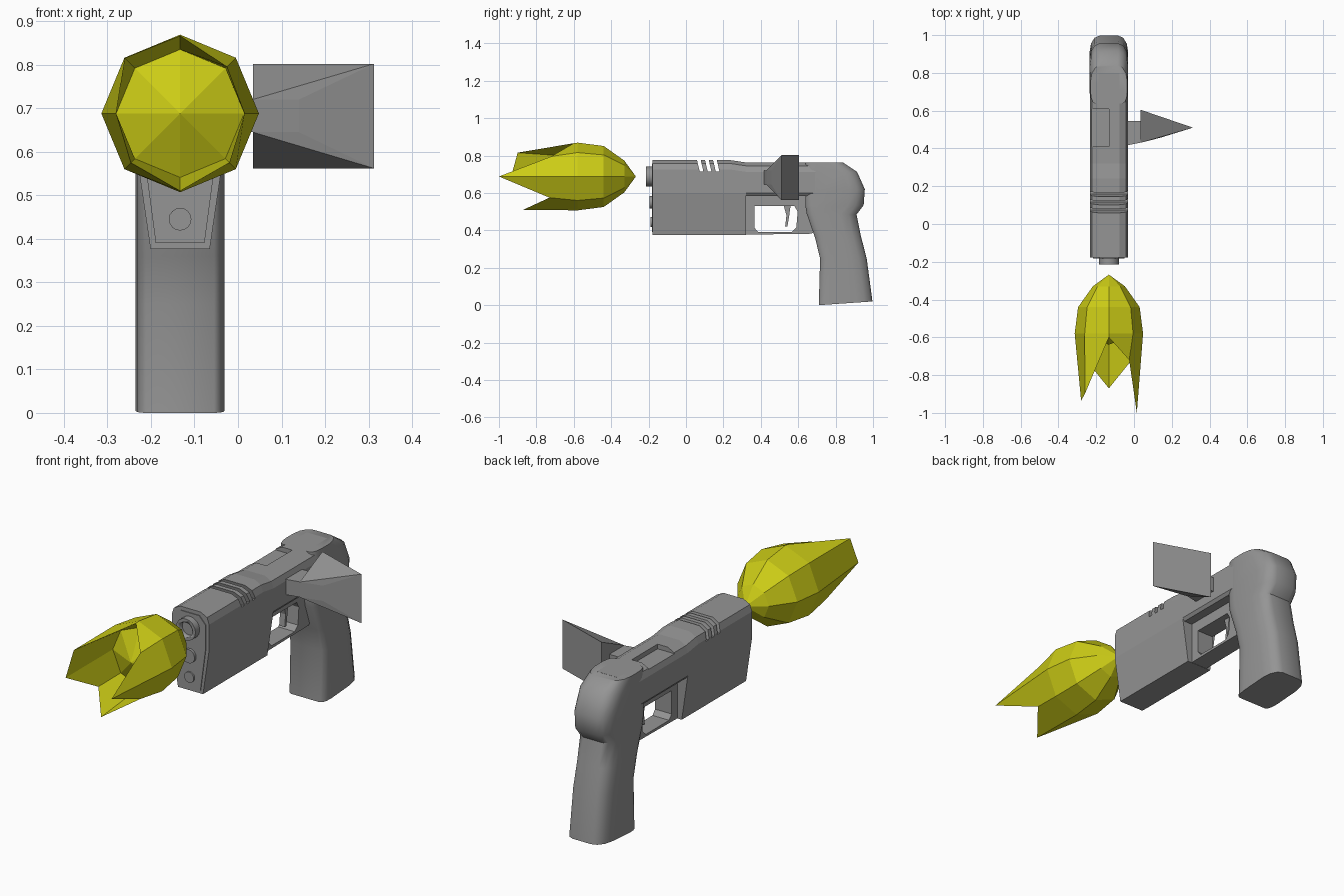
import bpy, bmesh, math
from mathutils import Vector

if "Cube" in bpy.data.objects:
    bpy.data.objects.remove(bpy.data.objects["Cube"])

CX = -0.133          # centre line of the blaster
AXIS_Z = 0.688       # height of the barrel


def material(name, rgb):
    m = bpy.data.materials.new(name)
    m.diffuse_color = (*rgb, 1)
    m.use_nodes = True
    m.node_tree.nodes["Principled BSDF"].inputs["Base Color"].default_value = m.diffuse_color
    return m


GREY = material("gun grey", (0.30, 0.30, 0.30))
YELLOW = material("flash yellow", (0.60, 0.60, 0.008))


def finish(name, bm, mat, smooth=None):
    bmesh.ops.recalc_face_normals(bm, faces=bm.faces)
    me = bpy.data.meshes.new(name)
    bm.to_mesh(me)
    bm.free()
    me.materials.append(mat)
    ob = bpy.data.objects.new(name, me)
    bpy.context.collection.objects.link(ob)
    if smooth:
        bpy.ops.object.select_all(action='DESELECT')
        ob.select_set(True)
        bpy.context.view_layer.objects.active = ob
        bpy.ops.object.shade_smooth_by_angle(angle=math.radians(smooth))
    return ob


def loft(name, rings, mat=GREY, smooth=None):
    """Skin a list of equal-length point rings and cap both ends."""
    bm = bmesh.new()
    vs = [[bm.verts.new(p) for p in ring] for ring in rings]
    n = len(vs[0])
    for a, b in zip(vs, vs[1:]):
        for i in range(n):
            bm.faces.new((a[i], a[(i + 1) % n], b[(i + 1) % n], b[i]))
    bm.faces.new(vs[0])
    bm.faces.new(vs[-1])
    return finish(name, bm, mat, smooth)


def hull(name, pts):
    bm = bmesh.new()
    for p in pts:
        bm.verts.new(p)
    bmesh.ops.convex_hull(bm, input=bm.verts)
    bmesh.ops.dissolve_limit(bm, angle_limit=0.01, verts=bm.verts, edges=bm.edges)
    return finish(name, bm, GREY)


def slab(name, profile, half, x=CX):
    """Extrude a (y, z) profile sideways."""
    return loft(name, [[(x + s * half, y, z) for y, z in profile] for s in (-1, 1)])


def disc(name, r, z, y0, y1, n=16):
    ring = [(r * math.cos(2 * math.pi * i / n), r * math.sin(2 * math.pi * i / n)) for i in range(n)]
    return loft(name, [[(CX + a, y, z + b) for a, b in ring] for y in (y0, y1)], smooth=40)


def cut(target, cutter):
    cutter.hide_render = True
    cutter.hide_viewport = True
    m = target.modifiers.new("cut", 'BOOLEAN')
    m.operation = 'DIFFERENCE'
    m.solver = 'EXACT'
    m.object = cutter


# Receiver: front housing tapering downward, rear housing above the guard
def section(y, half, top):
    h = [(hx, z) for hx, z in half] + [(0.101, top - 0.05), (0.09, top - 0.018), (0.055, top)]
    right = [(CX + hx, y, z) for hx, z in h]
    return right + [(2 * CX - x, yy, z) for x, yy, z in reversed(right)]


low = [(0.068, 0.376), (0.101, 0.60)]
high = [(0.09, 0.585), (0.101, 0.60)]
front = loft("front_housing", [section(-0.178, low, 0.775), section(0.24, low, 0.775),
                               section(0.32, low, 0.763)])
rear = loft("rear_housing", [section(0.319, high, 0.763), section(0.80, high, 0.763)])

# Slanted cooling slots across the top
for i in range(3):
    y = 0.055 + 0.043 * i
    slot = slab(f"slot_cutter_{i}", [(y + 0.018, 0.715), (y + 0.038, 0.715),
                                     (y + 0.018, 0.80), (y - 0.002, 0.80)], 0.15)
    cut(front, slot)

# Ejection port on the upper left
cut(rear, slab("port_cutter", [(0.41, 0.74), (0.61, 0.74), (0.61, 0.80), (0.41, 0.80)],
               0.055, CX - 0.055))

# Nose plate, muzzle and small lamps
plate = [(0.056, 0.39), (0.084, 0.60), (0.084, 0.72), (0.05, 0.757)]
plate = [(CX + a, z) for a, z in plate] + [(CX - a, z) for a, z in reversed(plate)]
loft("nose_plate", [[(x, y, z) for x, z in plate] for y in (-0.176, -0.182)])
muzzle = disc("muzzle", 0.053, AXIS_Z, -0.17, -0.215)
cut(muzzle, disc("bore_cutter", 0.036, AXIS_Z, -0.19, -0.25))
disc("upper_lamp", 0.034, 0.55, -0.17, -0.195)
disc("lower_lamp", 0.026, 0.445, -0.17, -0.19)


# Grip and rounded back of the receiver: one swept rounded-box shape
def grip_ring(yf, zf, yb, zb, hw=0.102):
    ring = []
    for sx, sy in ((1, 1), (-1, 1), (-1, -1), (1, -1)):
        rx, ry = (0.052, 0.085) if sy > 0 else (0.024, 0.06)
        arc = [(rx * (math.cos(t) - 1), ry * (math.sin(t) - 1))
               for t in (0, math.pi / 6, math.pi / 3, math.pi / 2)]
        if sx * sy < 0:
            arc.reverse()
        for dx, dy in arc:
            y = (yb + dy) if sy > 0 else (yf - dy)
            f = (y - yf) / (yb - yf)
            ring.append((CX + sx * (hw + dx), y, zf + f * (zb - zf)))
    return ring


loft("grip", [grip_ring(*s) for s in (
    (0.71, 0.0, 0.997, 0.02), (0.717, 0.25, 0.966, 0.25), (0.69, 0.36, 0.935, 0.37),
    (0.645, 0.49, 0.912, 0.485), (0.638, 0.535, 0.95, 0.535), (0.638, 0.60, 0.956, 0.62),
    (0.638, 0.70, 0.915, 0.712), (0.638, 0.7625, 0.84, 0.7625, 0.097))], smooth=35)

# Trigger guard with a rounded opening, and the trigger
guard = slab("trigger_guard", [(0.31, 0.377), (0.67, 0.382), (0.72, 0.41), (0.72, 0.60), (0.31, 0.60)], 0.045)
cut(guard, slab("guard_cutter", [(0.385, 0.392), (0.565, 0.392), (0.59, 0.415), (0.597, 0.50),
                                 (0.58, 0.53), (0.365, 0.53), (0.365, 0.415)], 0.1))
slab("trigger", [(0.52, 0.54), (0.56, 0.54), (0.552, 0.48), (0.542, 0.42), (0.53, 0.42), (0.537, 0.48)], 0.015)

# Side sight: stem plus flared wedge
hull("sight_stem", [(x, y, z) for x, y0 in ((-0.045, 0.415), (0.045, 0.433))
                    for y in (y0, 0.545) for z in (0.645, 0.72)])
hull("sight_panel", [(x, y, z) for x, y in ((0.034, 0.43), (0.14, 0.457)) for z in (0.645, 0.72)]
     + [(x, y, z) for x, y in ((0.034, 0.605), (0.312, 0.51)) for z in (0.562, 0.802)])

# Muzzle flash: faceted eight-sided shell with a ragged open end
rim = [(-1.0, 0.148), (-0.72, 0.152), (-0.60, 0.178), (-0.90, 0.180),
       (-0.935, 0.147), (-0.73, 0.16), (-0.87, 0.178), (-0.73, 0.16)]
rows = [[(y, r)] * 8 for y, r in ((-0.33, 0.085), (-0.44, 0.163), (-0.58, 0.181))]
rows += [rim, [(-0.57, 0.147)] * 8]
bm = bmesh.new()
tip = bm.verts.new((CX, -0.268, AXIS_Z))
core = bm.verts.new((CX, -0.64, AXIS_Z))
vs = [[bm.verts.new((CX + r * math.cos(k * math.pi / 4), y, AXIS_Z + r * math.sin(k * math.pi / 4)))
       for k, (y, r) in enumerate(row)] for row in rows]
for k in range(8):
    j = (k + 1) % 8
    bm.faces.new((tip, vs[0][k], vs[0][j]))
    bm.faces.new((core, vs[-1][j], vs[-1][k]))
    for a, b in zip(vs, vs[1:]):
        bm.faces.new((a[k], b[k], b[j], a[j]))
finish("muzzle_flash", bm, YELLOW)
